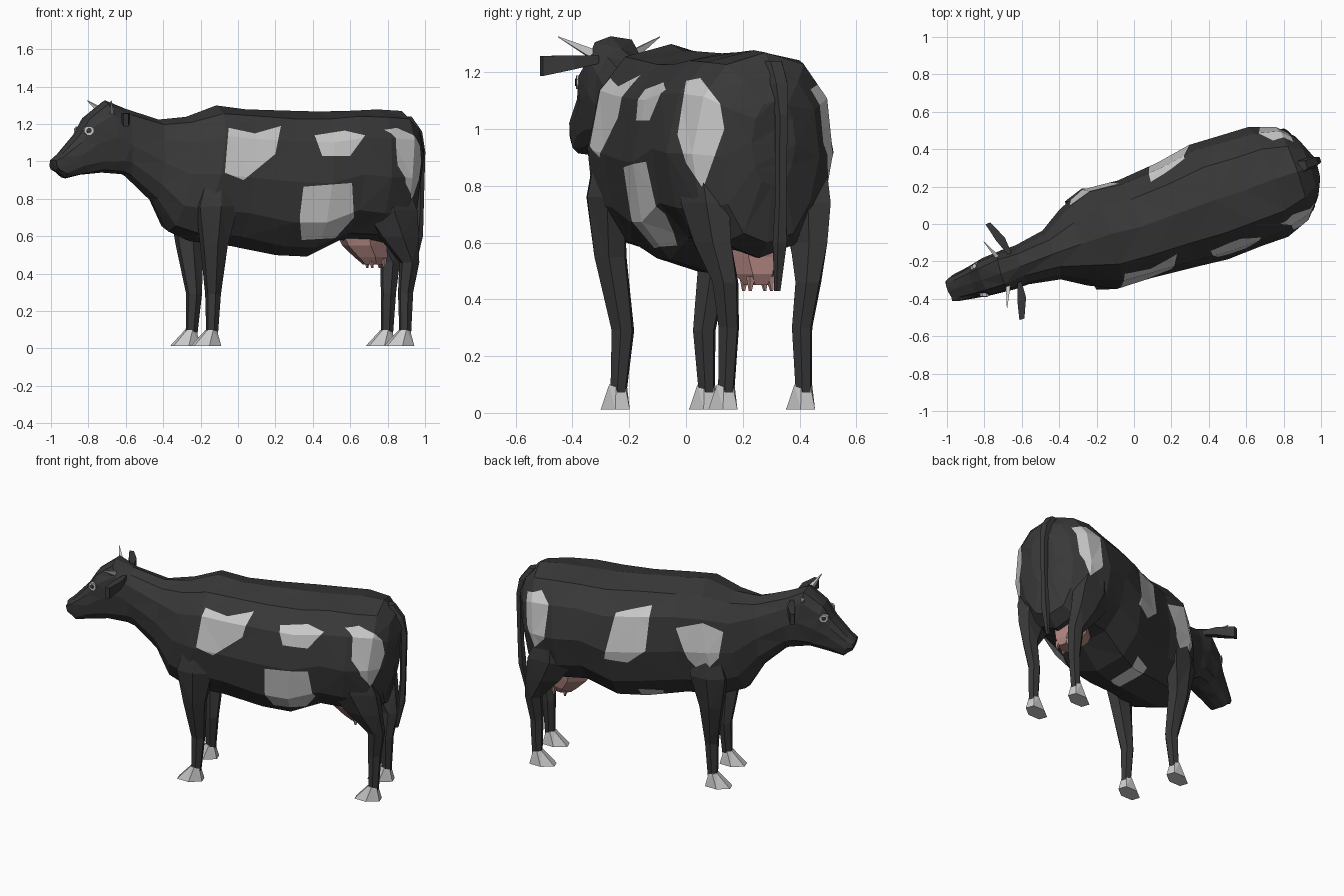
import bpy, bmesh, random
from math import sin, cos, pi, radians, copysign
from mathutils import Vector, Matrix

if "Cube" in bpy.data.objects:
    bpy.data.objects.remove(bpy.data.objects["Cube"])

random.seed(4)
HEADING = 19.5
PLACE = Matrix.Rotation(radians(HEADING), 4, 'Z') @ Matrix.Translation((0, -0.008, 0))


def material(name, color):
    m = bpy.data.materials.new(name)
    m.diffuse_color = (*color, 1)
    m.use_nodes = True
    m.node_tree.nodes["Principled BSDF"].inputs["Base Color"].default_value = m.diffuse_color
    return m


DARK = material("dark_hide", (0.04, 0.04, 0.04))
LIGHT = material("light_hide", (0.53, 0.53, 0.53))
PINK = material("pink_skin", (0.42, 0.23, 0.21))


def oval(center, a, b, n):
    c, a, b = Vector(center), Vector(a), Vector(b)
    return [c + a * cos(2 * pi * i / n + pi / n) + b * sin(2 * pi * i / n + pi / n) for i in range(n)]


def loft(rings, jitter=0.0):
    """Triangulated skin through equal-sized rings, capped, in world space."""
    bm = bmesh.new()
    rows = [[bm.verts.new(p) for p in r] for r in rings]
    n = len(rows[0])
    for r, s in zip(rows, rows[1:]):
        for i in range(n):
            j = (i + 1) % n
            bm.faces.new((r[i], r[j], s[j], s[i]))
    bm.faces.new(rows[0])
    bm.faces.new(rows[-1])
    for v in bm.verts:
        v.co += Vector(random.uniform(-jitter, jitter) for _ in range(3))
    bm.transform(PLACE)
    bmesh.ops.recalc_face_normals(bm, faces=bm.faces)
    bmesh.ops.triangulate(bm, faces=bm.faces)
    return bm


def finish(bm, name, *mats):
    me = bpy.data.meshes.new(name)
    bm.to_mesh(me)
    bm.free()
    for m in mats:
        me.materials.append(m)
    ob = bpy.data.objects.new(name, me)
    bpy.context.collection.objects.link(ob)
    return ob


def inside(h, z, pts):
    hit = False
    for (a, b), (c, d) in zip(pts, pts[1:] + pts[:1]):
        if (b > z) != (d > z) and h < a + (z - b) * (c - a) / (d - b):
            hit = not hit
    return hit


def patch(bm, pts, angle):
    """Cut a polygon, seen from the given side, into the hide and colour it light."""
    a = radians(angle)
    across, facing = Vector((cos(a), sin(a), 0)), Vector((sin(a), -cos(a), 0))
    hs, zs = [p[0] for p in pts], [p[1] for p in pts]

    def touches(f):
        fh = [v.co.dot(across) for v in f.verts]
        fz = [v.co.z for v in f.verts]
        return (f.normal.dot(facing) > 0.02 and max(fh) > min(hs) and min(fh) < max(hs)
                and max(fz) > min(zs) and min(fz) < max(zs))

    for p, q in zip(pts, pts[1:] + pts[:1]):
        faces = [f for f in bm.faces if touches(f)]
        edges = list({e for f in faces for e in f.edges})
        verts = list({v for f in faces for v in f.verts})
        normal = across * (q[1] - p[1]) - Vector((0, 0, q[0] - p[0]))
        bmesh.ops.bisect_plane(bm, geom=verts + edges + faces, dist=1e-5,
                               plane_co=across * p[0] + Vector((0, 0, p[1])), plane_no=normal)
        bm.normal_update()
    for f in bm.faces:
        c = f.calc_center_median()
        if f.normal.dot(facing) > 0.02 and inside(c.dot(across), c.z, pts):
            f.material_index = 1


# Head, neck and trunk: top point, bottom point, half width, sideways sway
SECTIONS = [
    (-1.055, 1.01, -1.045, 0.95, 0.056, 0), (-1.02, 1.045, -0.99, 0.91, 0.072, 0),
    (-0.92, 1.15, -0.90, 0.93, 0.084, 0), (-0.87, 1.24, -0.78, 0.945, 0.102, 0),
    (-0.76, 1.33, -0.66, 0.93, 0.11, 0), (-0.65, 1.28, -0.62, 0.90, 0.108, 0),
    (-0.45, 1.22, -0.49, 0.78, 0.14, 0), (-0.30, 1.24, -0.40, 0.62, 0.215, 0),
    (-0.13, 1.295, -0.28, 0.57, 0.283, -0.005), (0.03, 1.28, -0.05, 0.55, 0.275, -0.02),
    (0.25, 1.27, 0.20, 0.50, 0.293, -0.02), (0.45, 1.27, 0.38, 0.49, 0.323, -0.018),
    (0.62, 1.275, 0.57, 0.58, 0.315, -0.018), (0.78, 1.28, 0.72, 0.56, 0.308, -0.02),
    (0.92, 1.265, 0.86, 0.55, 0.26, -0.02), (0.99, 1.2, 0.94, 0.6, 0.18, -0.02),
    (1.03, 1.1, 0.99, 0.8, 0.08, -0.02),
]


def section(ut, zt, ub, zb, w, sway, n=12):
    top, bot = Vector((ut, sway, zt)), Vector((ub, sway, zb))
    mid, half = (top + bot) / 2, (top - bot) / 2
    out = []
    for i in range(n):
        c, s = cos(2 * pi * i / n), sin(2 * pi * i / n)
        p = 0.7 if ut < -0.7 else 0.82 if c > 0 else 0.9
        out.append(mid + half * copysign(abs(c) ** p, c) + Vector((0, w * copysign(abs(s) ** p, s), 0)))
    return out


body = loft([section(*s) for s in SECTIONS], 0.005)

# Light markings: near side, rump, far side
patch(body, [(-.05, 1.18), (.09, 1.15), (.23, 1.19), (.2, 1.04), (.03, .9), (-.07, .94)], 0)
patch(body, [(.41, 1.14), (.57, 1.165), (.68, 1.14), (.6, 1.03), (.45, 1.03)], 0)
patch(body, [(.35, .865), (.61, .885), (.62, .7), (.52, .59), (.34, .58), (.33, .7)], 0)
patch(body, [(0, 1.17), (.05, 1.18), (.12, 1.09), (.135, 1.0), (.06, .79), (0, .88), (-.03, .98)], 90)
FAR = 180 + HEADING
patch(body, [(-.37, 1.12), (-.16, 1.17), (-.18, .9), (-.29, .81), (-.43, .83)], FAR)
patch(body, [(0, 1.06), (.17, 1.12), (.29, 1.06), (.27, .9), (.17, .78), (.08, .87)], FAR)
patch(body, [(-.95, 1.14), (-.85, 1.18), (-.79, 1.12), (-.81, .9), (-.88, .82), (-.94, .95)], FAR)
patch(body, [(-.25, .6), (-.1, .6), (-.12, .5), (-.23, .5)], FAR)
finish(body, "body", DARK, LIGHT)

# Legs: height, along, sideways, half depth, half width
FRONT_LEG = [(0.9, -0.19, 0.215, 0.09, 0.045), (0.76, -0.2, 0.215, 0.125, 0.07),
             (0.55, -0.21, 0.195, 0.078, 0.06), (0.29, -0.2, 0.152, 0.043, 0.042),
             (0.07, -0.21, 0.165, 0.032, 0.03)]
HIND_LEG = [(0.92, 0.77, 0.2, 0.1, 0.07), (0.74, 0.78, 0.19, 0.17, 0.085),
            (0.6, 0.84, 0.18, 0.12, 0.068), (0.46, 0.91, 0.155, 0.055, 0.048),
            (0.3, 0.895, 0.137, 0.042, 0.038), (0.07, 0.89, 0.145, 0.032, 0.03)]


def column(rows, side, n, sway=0.0):
    return loft([oval((u, side * v + sway, z), (a, 0, 0), (0, b, 0), n) for z, u, v, a, b in rows])


for side, tag in ((-1, "right"), (1, "left")):
    for name, rows, sway in (("front", FRONT_LEG, -0.005), ("hind", HIND_LEG, -0.012)):
        finish(column(rows, side, 6, sway), f"{tag}_{name}_leg", DARK)
        u, v = rows[-1][1:3]
        hoof = [(0.1, u - 0.005, v, 0.03, 0.033), (0.012, u - 0.035, v, 0.09, 0.054)]
        finish(column(hoof, side, 6, sway), f"{tag}_{name}_hoof", LIGHT)

    # Ears, horns and eyes
    ear = [oval((-0.68, side * 0.08, 1.245), (0.015, 0, 0), (0, 0, 0.02), 4),
           oval((-0.7, side * 0.17, 1.235), (0.035, 0, 0), (0, 0, 0.035), 4),
           oval((-0.735, side * 0.272, 1.222), (0.02, 0, 0), (0, 0, 0.05), 4)]
    finish(loft(ear), f"{tag}_ear", DARK)
    horn = [oval((-0.745, side * 0.08, 1.265), (0.018, 0, 0), (0, 0, 0.025), 4),
            oval((-0.79, side * 0.19, 1.325), (0.002, 0, 0), (0, 0, 0.002), 4)]
    finish(loft(horn), f"{tag}_horn", LIGHT)
    for part, r, out, mat in (("eye", 0.025, 0.091, LIGHT), ("pupil", 0.014, 0.094, DARK)):
        eye = [oval((-0.88, side * (out - d), 1.165), (r, side * r * 0.3, 0), (0, 0, r), 8)
               for d in (0.02, 0)]
        finish(loft(eye), f"{tag}_{part}", mat)

# Tail hanging behind the rump
finish(column([(1.24, 0.95, 0, 0.03, 0.035), (1.16, 1.01, 0, 0.03, 0.035),
               (1.05, 1.035, 0, 0.024, 0.025), (0.75, 1.03, 0, 0.02, 0.022),
               (0.6, 1.02, 0, 0.025, 0.028), (0.43, 0.99, 0, 0.012, 0.012)], 1, 5), "tail", DARK)

# Udder with four teats
finish(column([(0.62, 0.7, 0, 0.15, 0.11), (0.55, 0.715, 0, 0.125, 0.1),
               (0.49, 0.75, 0, 0.095, 0.075), (0.45, 0.765, 0, 0.06, 0.045)], 1, 6), "udder", PINK)
for u in (0.74, 0.81):
    for side in (-1, 1):
        finish(column([(0.48, u, 0.035, 0.018, 0.018), (0.43, u + 0.005, 0.04, 0.006, 0.006)],
                      side, 5), "teat", PINK)
